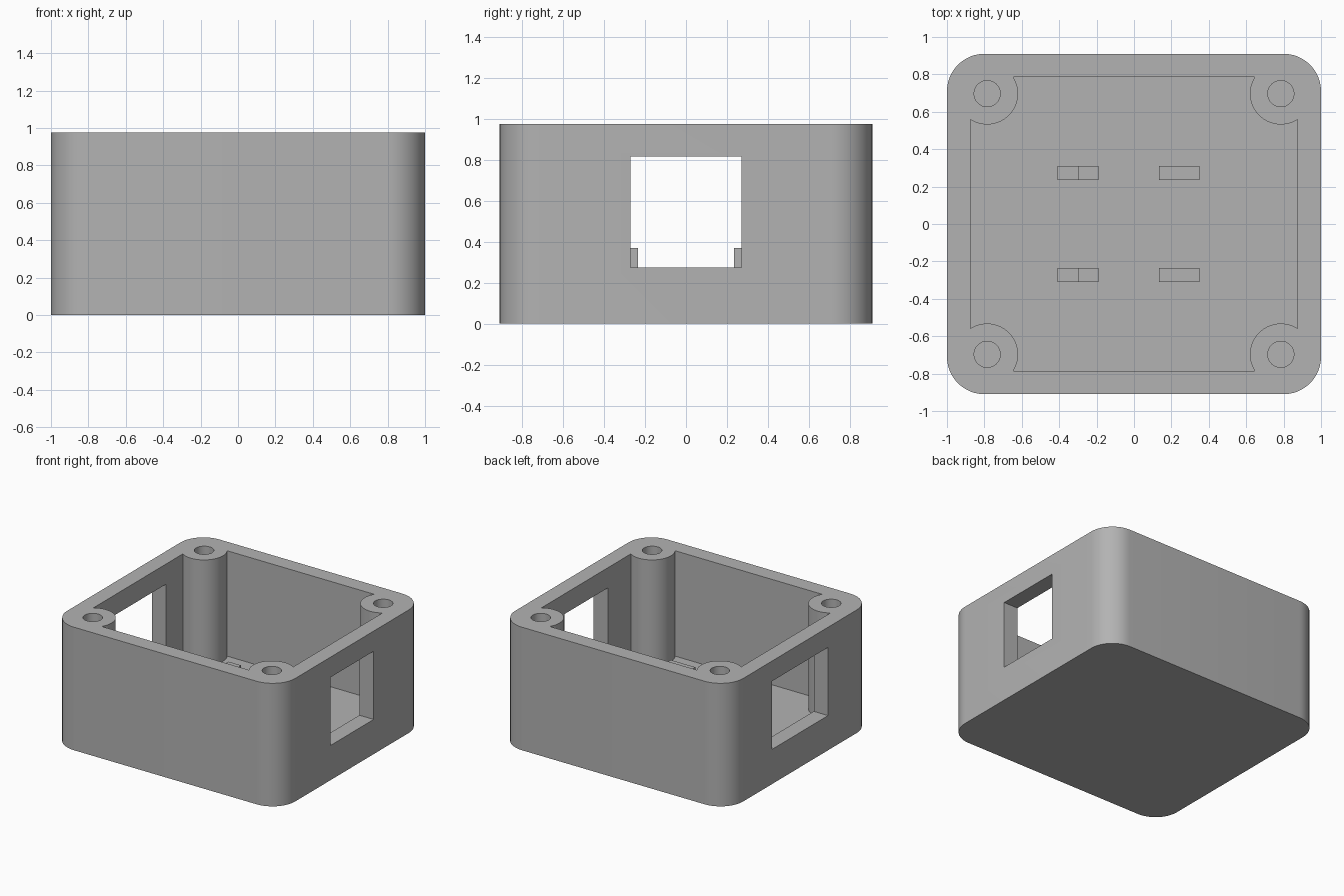
import bpy, bmesh, math
from math import cos, sin, atan2, pi, sqrt

cube = bpy.data.objects.get("Cube")
if cube:
    bpy.data.objects.remove(cube, do_unlink=True)

# Main dimensions
HX, HY, HEIGHT = 1.0, 0.91, 0.975
CORNER = 0.2
IX, IY, FLOOR = 0.875, 0.785, 0.14
BX, BY, BOSS_R, HOLE_R = 0.785, 0.697, 0.165, 0.07
QUADRANTS = [(1, 1), (-1, 1), (-1, -1), (1, -1)]

grey = bpy.data.materials.new("mid grey")
grey.use_nodes = True
COLOUR = (0.45, 0.45, 0.45, 1)
grey.diffuse_color = COLOUR
grey.node_tree.nodes["Principled BSDF"].inputs["Base Color"].default_value = COLOUR


def prism(name, outline, low, high):
    """Extrude a counter-clockwise outline from z=low to z=high."""
    bm = bmesh.new()
    face = bm.faces.new([bm.verts.new((x, y, low)) for x, y in outline])
    made = bmesh.ops.extrude_face_region(bm, geom=[face])["geom"]
    top = [v for v in made if isinstance(v, bmesh.types.BMVert)]
    bmesh.ops.translate(bm, verts=top, vec=(0, 0, high - low))
    bmesh.ops.recalc_face_normals(bm, faces=bm.faces)
    mesh = bpy.data.meshes.new(name)
    bm.to_mesh(mesh)
    bm.free()
    mesh.materials.append(grey)
    obj = bpy.data.objects.new(name, mesh)
    bpy.context.collection.objects.link(obj)
    return obj


def box(name, x0, x1, y0, y1, z0, z1):
    return prism(name, [(x0, y0), (x1, y0), (x1, y1), (x0, y1)], z0, z1)


def arc(cx, cy, r, start, end, steps):
    angles = [start + (end - start) * i / steps for i in range(steps + 1)]
    return [(cx + r * cos(a), cy + r * sin(a)) for a in angles]


def cut(target, cutter):
    mod = target.modifiers.new("cut", 'BOOLEAN')
    mod.operation = 'DIFFERENCE'
    mod.solver = 'EXACT'
    mod.object = cutter
    bpy.context.view_layer.objects.active = target
    bpy.ops.object.modifier_apply(modifier=mod.name)
    bpy.data.objects.remove(cutter, do_unlink=True)


# Rounded outer body
outline = []
for i, (sx, sy) in enumerate(QUADRANTS):
    outline += arc(sx * (HX - CORNER), sy * (HY - CORNER), CORNER,
                   i * pi / 2, (i + 1) * pi / 2, 12)
case = prism("case", outline, 0, HEIGHT)

# Cavity whose corners wrap around the screw bosses
gap_x, gap_y = IX - BX, IY - BY
start = atan2(-sqrt(BOSS_R ** 2 - gap_x ** 2), gap_x)
end = atan2(gap_y, -sqrt(BOSS_R ** 2 - gap_y ** 2)) - 2 * pi
quarter = arc(BX, BY, BOSS_R, start, end, 24)
cavity = []
for sx, sy in QUADRANTS:
    points = [(sx * x, sy * y) for x, y in quarter]
    cavity += points if sx * sy > 0 else points[::-1]
cut(case, prism("cavity_cutter", cavity, FLOOR, HEIGHT + 0.1))

# Blind screw holes
for sx, sy in QUADRANTS:
    circle = arc(sx * BX, sy * BY, HOLE_R, 0, 2 * pi, 32)[:-1]
    cut(case, prism("hole_cutter", circle, 0.4, HEIGHT + 0.1))

# Side windows, the one on the -x wall being wider
cut(case, box("window_cutter", 0.82, 1.1, -0.27, 0.27, 0.275, 0.815))
cut(case, box("window_cutter", -1.1, -0.82, -0.35, 0.35, 0.275, 0.815))

bpy.ops.object.select_all(action='DESELECT')
case.select_set(True)
bpy.context.view_layer.objects.active = case
bpy.ops.object.shade_smooth_by_angle(angle=math.radians(30))

# Board supports on the floor: plain blocks and stepped blocks
for side, y0, y1 in (("front", -0.31, -0.235), ("back", 0.235, 0.31)):
    base = FLOOR - 0.01
    box(side + "_plain_support", 0.135, 0.35, y0, y1, base, 0.37)
    box(side + "_support_stop", -0.30, -0.19, y0, y1, base, 0.37)
    box(side + "_support_ledge", -0.41, -0.30, y0, y1, base, 0.275)
